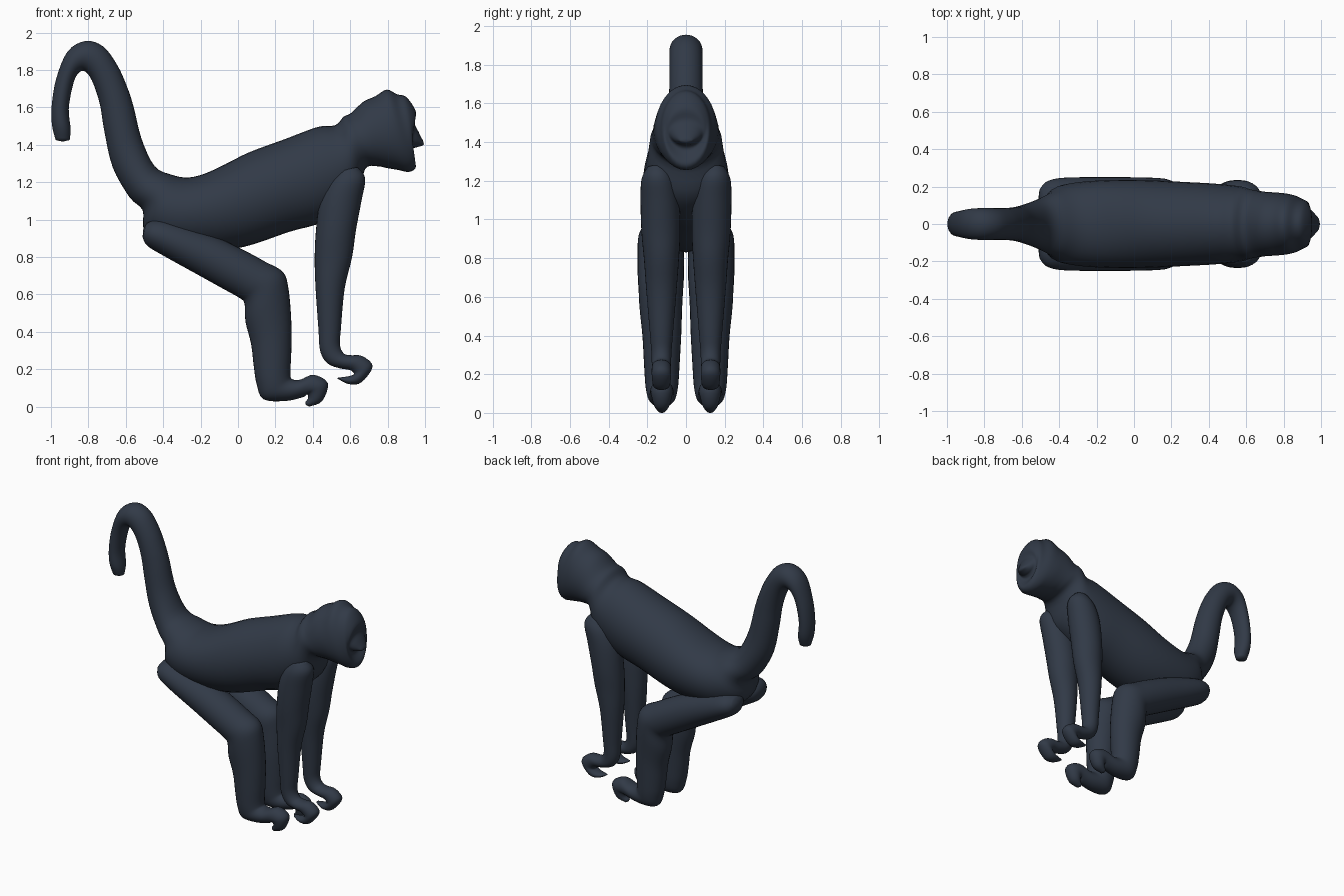
import bpy, bmesh, math
from mathutils import Vector

fur = bpy.data.materials.new("dark slate fur")
fur.diffuse_color = (0.031, 0.042, 0.063, 1)

SEGMENTS, STEPS = 32, 4


def catmull(a, b, c, d, t):
    return 0.5 * (2 * b + (c - a) * t + (2 * a - 5 * b + 4 * c - d) * t * t
                  + (3 * b - a - 3 * c + d) * t ** 3)


def smooth_stations(st):
    out = []
    for i in range(len(st) - 1):
        q = [st[max(i - 1, 0)], st[i], st[i + 1], st[min(i + 2, len(st) - 1)]]
        for k in range(STEPS):
            out.append([catmull(*v, k / STEPS) for v in zip(*q)])
    return out + [list(st[-1])]


def loft(name, stations, centre=None, side=1):
    """Elliptical rings between two outline points; values in hundredths:
    (x1, z1, x2, z2, half width), centre gives the y offset per station."""
    centre = centre or [0] * len(stations)
    rows = smooth_stations([s + (c,) for s, c in zip(stations, centre)])
    bm = bmesh.new()
    rings = []
    for x1, z1, x2, z2, w, c in rows:
        p, q = Vector((x1, 0, z1)) / 100, Vector((x2, 0, z2)) / 100
        mid, half = (p + q) / 2, (p - q) / 2
        ring = []
        for k in range(SEGMENTS):
            a = 2 * math.pi * k / SEGMENTS
            v = mid + half * math.cos(a)
            v.y = side * c / 100 + w / 100 * math.sin(a)
            ring.append(bm.verts.new(v))
        rings.append(ring)
    for r, s in zip(rings, rings[1:]):
        for k in range(SEGMENTS):
            n = (k + 1) % SEGMENTS
            bm.faces.new((r[k], r[n], s[n], s[k]))
    # slightly domed end caps
    for ring, nxt in ((rings[0], rings[1]), (rings[-1], rings[-2])):
        m = sum((v.co for v in ring), Vector()) / SEGMENTS
        m2 = sum((v.co for v in nxt), Vector()) / SEGMENTS
        tip = bm.verts.new(m + (m - m2).normalized() * 0.008)
        for k in range(SEGMENTS):
            bm.faces.new((ring[k], ring[(k + 1) % SEGMENTS], tip))
    bmesh.ops.recalc_face_normals(bm, faces=bm.faces)
    for f in bm.faces:
        f.smooth = True
    me = bpy.data.meshes.new(name)
    bm.to_mesh(me)
    bm.free()
    me.materials.append(fur)
    ob = bpy.data.objects.new(name, me)
    bpy.context.collection.objects.link(ob)
    return ob


# Curled tail, from tip to root
tail = [
    (-97.5, 142.5, -90, 142.5, 3.5), (-99.5, 151, -89.5, 148.5, 6),
    (-99.5, 162, -90.5, 159, 6.5), (-97, 176, -88.5, 171, 7),
    (-91, 190, -86, 177.5, 8), (-81.5, 195.5, -82.5, 179.5, 8.5),
    (-72, 192.5, -79, 176, 8.5), (-64.5, 182.5, -76, 169, 8.5),
    (-59.5, 171.5, -73.5, 160, 8.7), (-56, 161, -71.5, 147.5, 9),
    (-51.5, 143, -67, 128, 10), (-44.5, 128.5, -58, 112, 13)]

# Torso, rump to neck
torso = [
    (-35.5, 124, -51, 105, 17), (-27, 122.5, -50, 94, 20.5),
    (-18, 124.5, -39, 85.5, 22.5), (-7, 129.5, -18, 83, 23.5),
    (6, 136, 3.5, 85.5, 23.5), (25, 143, 27.5, 93.5, 22.5),
    (42.5, 149.5, 46, 99, 21.5), (52, 150.5, 62.5, 111, 20)]

# Head: nape, crown, brow, jaw, mouth notch and muzzle
head = [
    (56.5, 155, 68, 127, 18.5), (60.5, 157, 74.5, 128.5, 17.5),
    (67, 163, 80, 127.5, 17), (73.5, 166, 86, 126.5, 16.5),
    (79.5, 169.5, 90.5, 125.5, 15.5), (85, 167, 94, 126.5, 13.5),
    (90, 165.5, 95, 129.5, 12), (95, 158, 92, 135.5, 10),
    (94.5, 151.5, 93, 138, 8.5), (96.5, 147, 95, 138.5, 6.5),
    (99, 142, 98.5, 139.5, 3)]
loft("body_with_head_and_tail", tail + torso + head)

# Front limb ending in a curled hand
arm = [
    (53, 125.5, 64, 128, 5), (48, 119.5, 68, 122, 8.5),
    (43.5, 108.5, 66, 110, 10), (41.5, 92, 63, 94, 10),
    (41, 78, 61, 80, 9), (41.5, 63, 57, 63, 7.8),
    (43, 41.5, 55, 41.5, 6), (44, 29.5, 54.5, 33, 5.2),
    (48, 23, 56.5, 28.5, 5), (54.5, 20.5, 60, 27.5, 5),
    (60, 19.5, 66.5, 27, 5), (62, 17.5, 72, 21.5, 5),
    (60, 16.5, 66, 13, 4.5), (57.5, 16, 59.5, 12, 3.5),
    (53.5, 15.5, 54, 14.5, 1.5)]
arm_y = [15, 14.5, 13.5, 13] + [12.7] * 11

# Hind limb: thigh, shin and curled foot
leg = [
    (-51, 90.5, -49, 98, 6), (-48.5, 86, -43.5, 100, 10),
    (-39.5, 80.5, -34, 98.5, 11.8), (-20.5, 70, -13.5, 91.5, 12),
    (-7, 62.5, 2.5, 84, 12), (1, 58, 14.5, 77.5, 11.8),
    (3.5, 55, 24, 72, 11.5), (4, 45.5, 27, 63, 11),
    (7, 33.5, 28.5, 45.5, 10), (8.5, 21, 28.5, 29.5, 9.2),
    (10, 12, 28, 17, 8.5), (13.5, 4, 29.5, 14.5, 7.5),
    (25, 3, 33.5, 14.5, 6.5), (34.5, 5, 40.5, 17, 6),
    (37, 6.5, 48, 12.5, 5.5), (37.5, 4.5, 45, 3, 4),
    (36, 2.5, 38, 0, 2)]
leg_y = [13] * 8 + [12.5] * 9

for side, label in ((-1, "right"), (1, "left")):
    loft(label + "_arm", arm, arm_y, side)
    loft(label + "_hind_leg", leg, leg_y, side)
